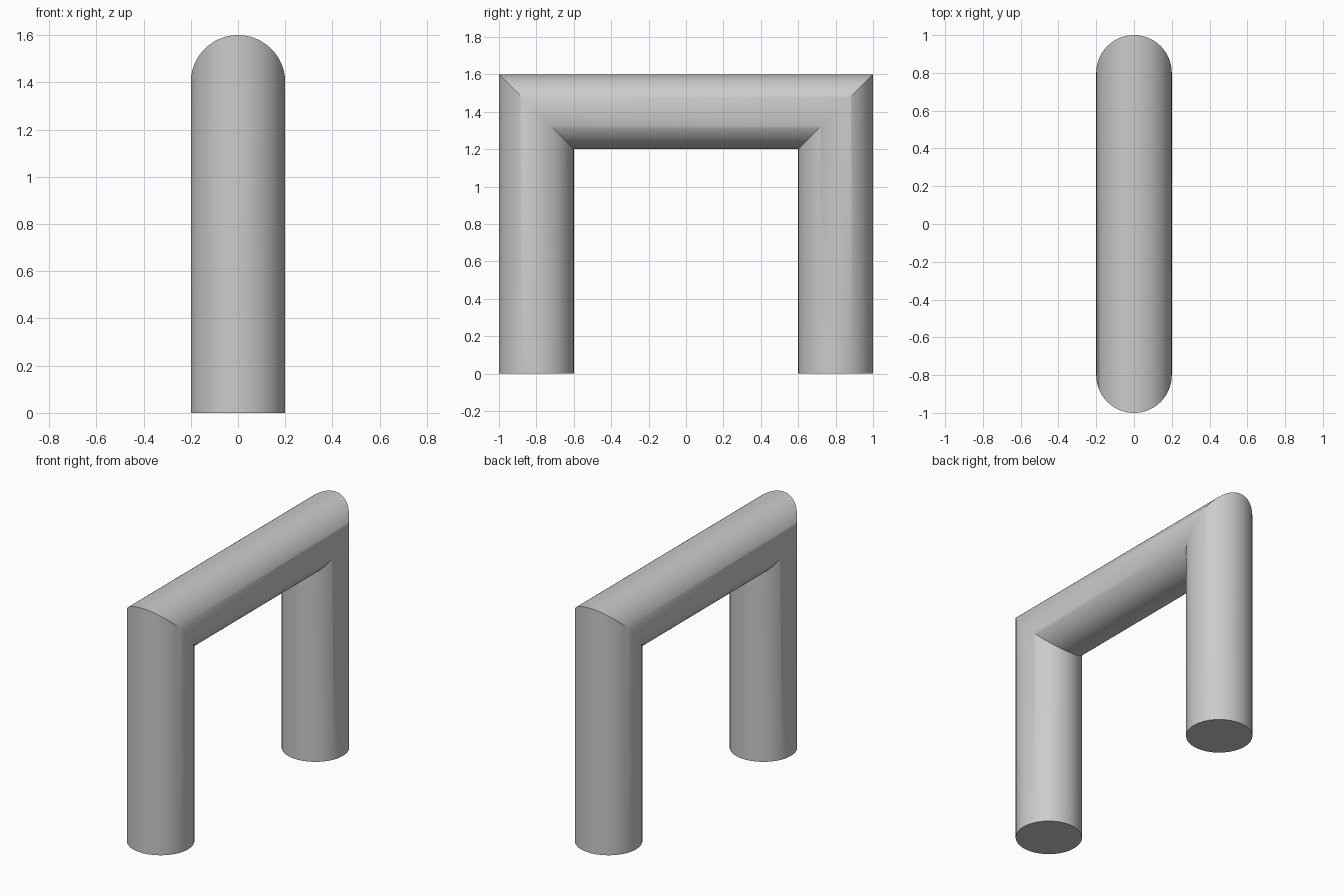
import bpy, bmesh, math

if "Cube" in bpy.data.objects:
    bpy.data.objects.remove(bpy.data.objects["Cube"], do_unlink=True)

RADIUS, HALF_SPAN, AXIS_HEIGHT, SIDES = 0.2, 0.8, 1.4, 96

# Plain grey surface
grey = bpy.data.materials.new("light grey")
grey.use_nodes = True
colour = (0.6, 0.6, 0.6, 1)
grey.diffuse_color = colour
grey.node_tree.nodes["Principled BSDF"].inputs["Base Color"].default_value = colour


def ring(bm, side, mitred):
    """Pipe section: level at the foot, cut at 45 degrees at the corner."""
    verts = []
    for i in range(SIDES):
        a = math.tau * i / SIDES
        out = RADIUS * math.sin(a)
        z = AXIS_HEIGHT + out if mitred else 0
        verts.append(bm.verts.new((RADIUS * math.cos(a), side * (HALF_SPAN + out), z)))
    return verts


# Round pipe bent into a mitred arch
bm = bmesh.new()
rings = [ring(bm, side, mitred) for side, mitred in
         ((-1, False), (-1, True), (1, True), (1, False))]
for lower, upper in zip(rings, rings[1:]):
    for i in range(SIDES):
        j = (i + 1) % SIDES
        bm.faces.new((lower[i], lower[j], upper[j], upper[i]))

# Flat feet
bm.faces.new(rings[0])
bm.faces.new(rings[-1])
bmesh.ops.recalc_face_normals(bm, faces=bm.faces[:])

mesh = bpy.data.meshes.new("pipe_arch")
bm.to_mesh(mesh)
bm.free()
mesh.materials.append(grey)
arch = bpy.data.objects.new("pipe_arch", mesh)
bpy.context.collection.objects.link(arch)

# Smooth pipe with crisp mitres and feet
bpy.ops.object.select_all(action="DESELECT")
arch.select_set(True)
bpy.context.view_layer.objects.active = arch
bpy.ops.object.shade_smooth_by_angle(angle=math.radians(30))
